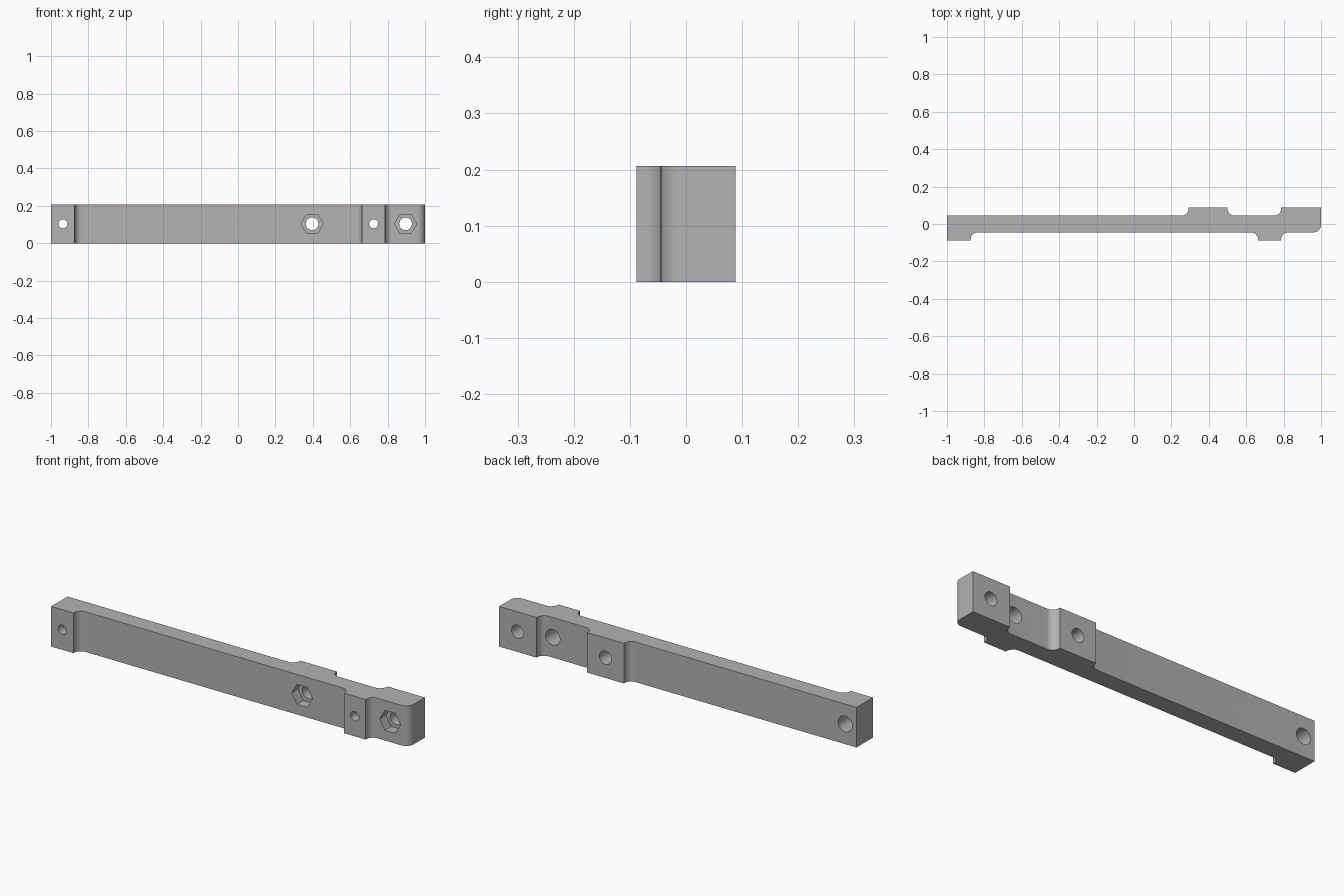
import bpy, bmesh, math
from mathutils import Vector, Matrix

cube = bpy.data.objects.get("Cube")
if cube:
    bpy.data.objects.remove(cube)

HEIGHT, MID_Z = 0.206, 0.104
FACE, PAD = 0.045, 0.088      # arm surface and raised pad offsets in y
R = 0.037                     # fillet radius

grey = bpy.data.materials.new("plain grey")
grey.use_nodes = True
colour = (0.45, 0.45, 0.45, 1)
grey.diffuse_color = colour
grey.node_tree.nodes["Principled BSDF"].inputs["Base Color"].default_value = colour


def rounded(corners, steps=10):
    """Replace each (x, y, radius) right-angle corner by an arc."""
    out = []
    for i, (x, y, r) in enumerate(corners):
        p = Vector((x, y))
        if not r:
            out.append(p)
            continue
        a = (Vector(corners[i - 1][:2]) - p).normalized()
        b = (Vector(corners[(i + 1) % len(corners)][:2]) - p).normalized()
        for k in range(steps + 1):
            t = math.pi / 2 * k / steps
            out.append(p + r * (a * (1 - math.sin(t)) + b * (1 - math.cos(t))))
    return out


def make_object(name, bm):
    bmesh.ops.recalc_face_normals(bm, faces=bm.faces)
    mesh = bpy.data.meshes.new(name)
    bm.to_mesh(mesh)
    bm.free()
    mesh.materials.append(grey)
    obj = bpy.data.objects.new(name, mesh)
    bpy.context.collection.objects.link(obj)
    return obj


# Arm: stepped outline with filleted pads, extruded upwards
outline = rounded([
    (-1, -PAD, 0), (-0.873, -PAD, 0), (-0.873, -FACE, R),
    (0.663, -FACE, R), (0.663, -PAD, 0), (0.787, -PAD, 0), (0.787, -FACE, R),
    (1, -FACE, 0.042), (1, PAD, 0), (0.787, PAD, 0), (0.787, FACE, R),
    (0.5, FACE, R), (0.5, PAD, 0), (0.292, PAD, 0), (0.292, FACE, R),
    (-1, FACE, 0)])
bm = bmesh.new()
base = bm.faces.new([bm.verts.new((p.x, p.y, 0)) for p in outline])
top = bmesh.ops.extrude_face_region(bm, geom=[base])["geom"]
bmesh.ops.translate(bm, vec=(0, 0, HEIGHT),
                    verts=[v for v in top if isinstance(v, bmesh.types.BMVert)])
arm = make_object("clamp_arm", bm)


def drill(name, x, radius, y0, y1, sides=32):
    """Cut a round or hexagonal hole along y between y0 and y1."""
    bm = bmesh.new()
    place = (Matrix.Translation((x, (y0 + y1) / 2, MID_Z))
             @ Matrix.Rotation(math.pi / 2, 4, 'X')
             @ Matrix.Rotation(math.pi / 2 if sides == 6 else 0, 4, 'Z'))
    bmesh.ops.create_cone(bm, cap_ends=True, segments=sides, radius1=radius,
                          radius2=radius, depth=y1 - y0, matrix=place)
    if sides == 6:
        # Corners of the nut pocket point left and right
        far = max(v.co.x for v in bm.verts) - x
        if far < radius * 0.95:
            bmesh.ops.rotate(bm, verts=bm.verts, cent=(x, 0, MID_Z),
                             matrix=Matrix.Rotation(math.pi / 6, 3, 'Y'))
    cutter = make_object(name, bm)
    cutter.hide_render = True
    mod = arm.modifiers.new(name, 'BOOLEAN')
    mod.operation, mod.solver, mod.object = 'DIFFERENCE', 'EXACT', cutter
    bpy.context.view_layer.objects.active = arm
    bpy.ops.object.modifier_apply(modifier=name)
    bpy.data.objects.remove(cutter)


# Screw holes: narrow at the front pads, wide bore from the back
for x in (-0.936, 0.725):
    drill("screw_hole", x, 0.024, -0.2, 0.2)
    drill("wide_bore", x, 0.04, -0.045, 0.2)

# Bolt holes with hexagonal nut pockets in the front
for x in (0.396, 0.896):
    drill("bolt_hole", x, 0.034, -0.2, 0.2)
    drill("nut_pocket", x, 0.059, -0.2, 0.005, 6)

# Smooth shading with sharp edges
bpy.ops.object.select_all(action='DESELECT')
arm.select_set(True)
bpy.context.view_layer.objects.active = arm
bpy.ops.object.shade_smooth_by_angle(angle=math.radians(30))
